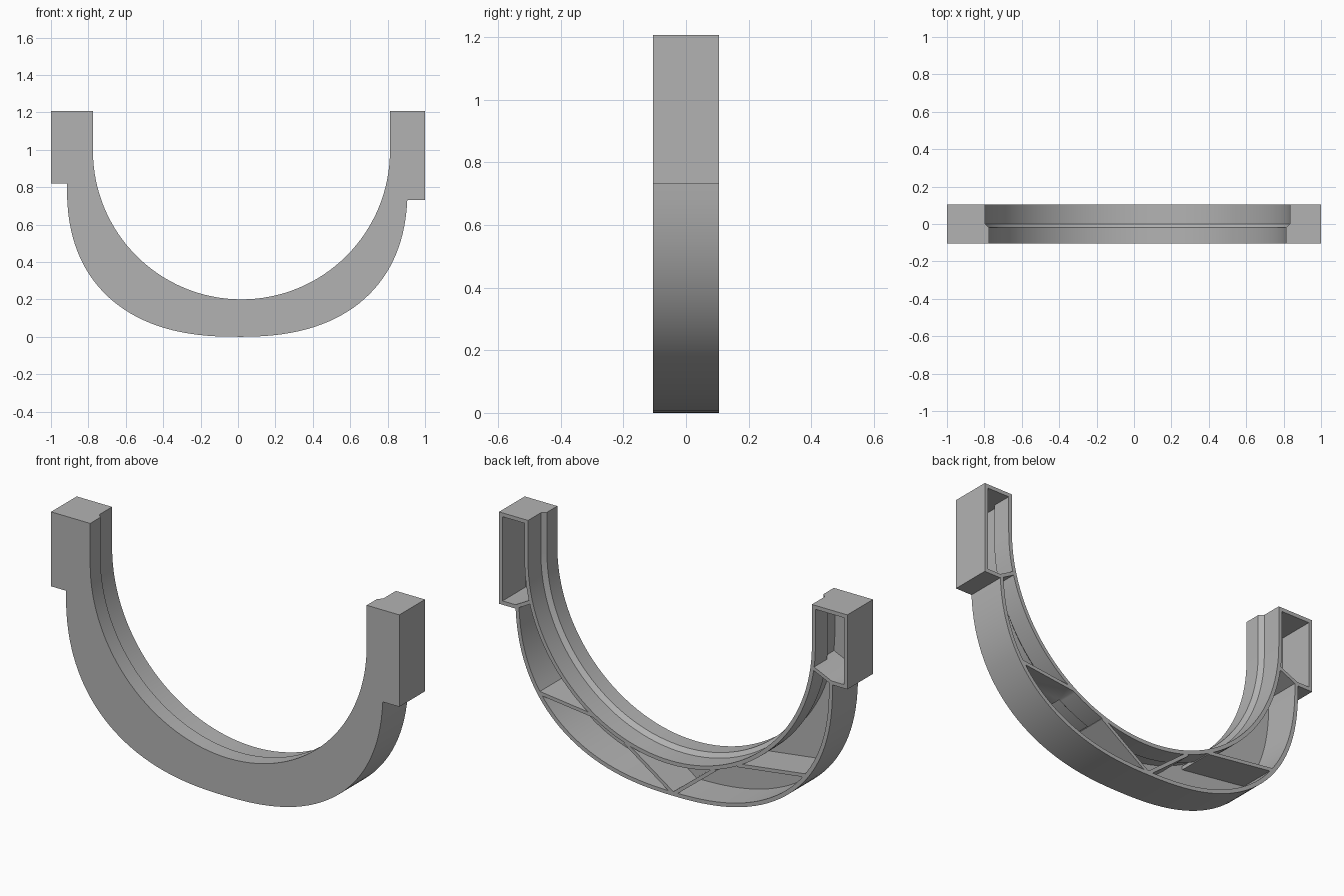
import bpy, bmesh, math
from mathutils import Vector

if "Cube" in bpy.data.objects:
    bpy.data.objects.remove(bpy.data.objects["Cube"])

TOP, CX, CZ = 1.207, 0.0185, 0.994     # top height, centre of the cradle arc
SH_L, SH_R = 0.82, 0.73                # undersides of the two end blocks
FRONT, BACK, WALL, N = -0.105, 0.105, 0.02, 2.4

grey = bpy.data.materials.new("grey plastic")
grey.diffuse_color = (0.45, 0.45, 0.45, 1)
grey.use_nodes = True
grey.node_tree.nodes["Principled BSDF"].inputs["Base Color"].default_value = grey.diffuse_color


def outline(r, t):
    """U-shaped outline with arc radius r, inset by t on the other sides."""
    pts = [(CX - r, TOP - t)]
    for i in range(65):
        a = math.pi * (1 + i / 64)
        pts.append((CX + r * math.cos(a), CZ + r * math.sin(a)))
    pts += [(CX + r, TOP - t), (1 - t, TOP - t), (1 - t, SH_R + t)]
    # rounded belly from the right shoulder to the left one
    b = SH_L - t
    start = math.asin(((SH_L - SH_R - t) / b) ** (N / 2))
    for i in range(65):
        p = start + (math.pi - start) * i / 64
        c, s = math.cos(p), max(math.sin(p), 0)
        a = (0.907 if c > 0 else 0.915) - t
        pts.append((math.copysign(a * abs(c) ** (2 / N), c), SH_L - b * s ** (2 / N)))
    pts += [(-0.915 + t, SH_L + max(t, 0.0005)), (-1 + t, SH_L + max(t, 0.0005)),
            (-1 + t, TOP - t)]
    return pts


def loft(name, rings):
    """Solid through matching outlines, each given as (y, points)."""
    bm = bmesh.new()
    loops = [[bm.verts.new((x, y, z)) for x, z in pts] for y, pts in rings]
    n = len(loops[0])
    for a, b in zip(loops, loops[1:]):
        for i in range(n):
            j = (i + 1) % n
            bm.faces.new((a[i], a[j], b[j], b[i]))
    bm.faces.new(loops[0][::-1])
    bm.faces.new(loops[-1])
    bmesh.ops.recalc_face_normals(bm, faces=bm.faces)
    me = bpy.data.meshes.new(name)
    bm.to_mesh(me)
    bm.free()
    ob = bpy.data.objects.new(name, me)
    bpy.context.collection.objects.link(ob)
    me.materials.append(grey)
    return ob


def cut(target, tool):
    mod = target.modifiers.new("cut", 'BOOLEAN')
    mod.operation, mod.solver, mod.object = 'DIFFERENCE', 'EXACT', tool
    bpy.context.view_layer.objects.active = target
    bpy.ops.object.modifier_apply(modifier=mod.name)
    bpy.data.objects.remove(tool)


def rib(p, q):
    """Thin web between two points, running through the full depth."""
    p, q = Vector(p), Vector(q)
    d = (q - p).normalized()
    n = Vector((-d.y, d.x)) * 0.009
    p, q = p - d * 0.025, q + d * 0.025
    pts = [p + n, q + n, q - n, p - n]
    return loft("rib_cutter", [(-0.3, pts), (0.3, pts)])


# Body: cradle with a stepped inner edge
R1, R2 = 0.794, 0.815
body = loft("cradle_bracket", [(FRONT, outline(R1, 0)), (-0.02, outline(R1, 0)),
                               (0.0, outline(R2, 0)), (BACK, outline(R2, 0))])

# Hollow behind the front plate, following the step
hollow = loft("hollow_cutter", [(FRONT + WALL, outline(R1 + WALL, WALL)),
                                (-0.02, outline(R1 + WALL, WALL)),
                                (0.0, outline(R2 + WALL, WALL)),
                                (0.2, outline(R2 + WALL, WALL))])

# Stiffening ribs and shoulder webs left standing in the hollow
for p, q in [((0.78, 0.33), (0.48, 0.295)), ((0.26, 0.19), (0.012, 0.02)),
             ((-0.012, 0.02), (-0.22, 0.185)), ((-0.39, 0.26), (-0.77, 0.31)),
             ((-0.91, 0.83), (-0.81, 0.875)), ((0.905, 0.74), (0.815, 0.79))]:
    cut(hollow, rib(p, q))
cut(body, hollow)

bpy.ops.object.select_all(action='DESELECT')
body.select_set(True)
bpy.context.view_layer.objects.active = body
bpy.ops.object.shade_smooth_by_angle(angle=math.radians(30))
